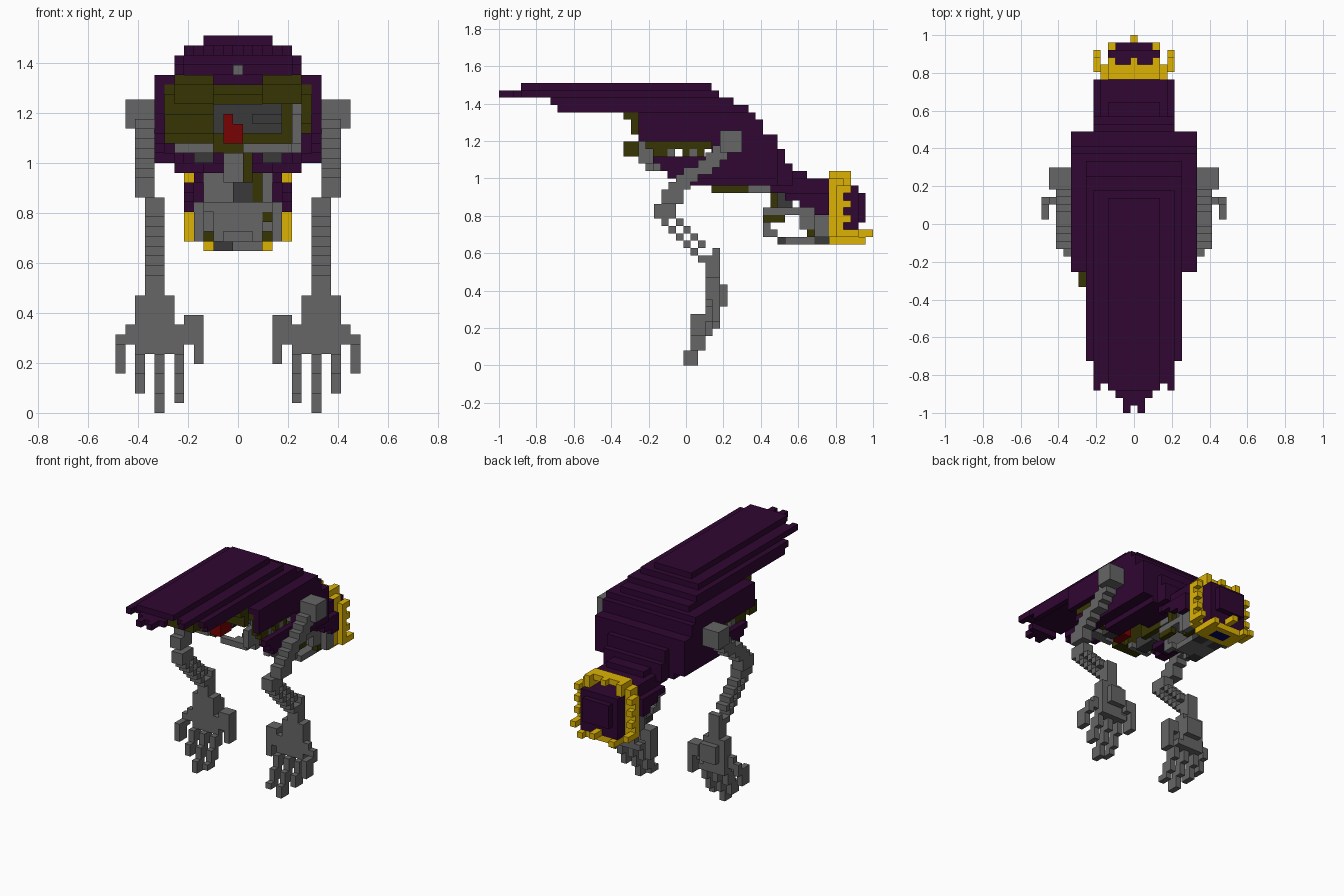
import bpy, bmesh, math

if "Cube" in bpy.data.objects:
    bpy.data.objects.remove(bpy.data.objects["Cube"])

U = 2 / 51  # edge of one cube

COLOURS = [("cloak_purple", (0.029, 0.002, 0.032)), ("bone_grey", (0.133, 0.133, 0.133)),
           ("dark_grey", (0.042, 0.042, 0.042)), ("rotten_olive", (0.039, 0.036, 0.001)),
           ("crown_gold", (0.72, 0.45, 0.001)), ("heart_red", (0.19, 0.001, 0.001)),
           ("gem_blue", (0.002, 0.002, 0.10))]
MATS = []
for n, c in COLOURS:
    m = bpy.data.materials.new(n)
    m.diffuse_color = (*c, 1)
    m.use_nodes = True
    m.node_tree.nodes["Principled BSDF"].inputs["Base Color"].default_value = m.diffuse_color
    MATS.append(m)
PURPLE, GREY, DARK, OLIVE, GOLD, RED, BLUE = range(7)

SIDES = {(1, 0, 0): [(1, 0, 0), (1, 1, 0), (1, 1, 1), (1, 0, 1)],
         (-1, 0, 0): [(0, 0, 0), (0, 0, 1), (0, 1, 1), (0, 1, 0)],
         (0, 1, 0): [(0, 1, 0), (0, 1, 1), (1, 1, 1), (1, 1, 0)],
         (0, -1, 0): [(0, 0, 0), (1, 0, 0), (1, 0, 1), (0, 0, 1)],
         (0, 0, 1): [(0, 0, 1), (1, 0, 1), (1, 1, 1), (0, 1, 1)],
         (0, 0, -1): [(0, 0, 0), (0, 1, 0), (1, 1, 0), (1, 0, 0)]}


def add(a, b):
    return tuple(p + q for p, q in zip(a, b))


def build(name, cells, yo=0.0, zo=0.0):
    """Cube cells {(i,j,k): material} to a mesh of the exposed faces."""
    bm = bmesh.new()
    verts = {}
    for c, mat in cells.items():
        for d, quad in SIDES.items():
            if add(c, d) in cells:
                continue
            vs = []
            for q in quad:
                p = add(c, q)
                if p not in verts:
                    verts[p] = bm.verts.new(((p[0] - .5) * U, (p[1] - .5) * U + yo,
                                             (p[2] - .5) * U + zo))
                vs.append(verts[p])
            bm.faces.new(vs).material_index = mat
    me = bpy.data.meshes.new(name)
    bm.to_mesh(me)
    bm.free()
    for m in MATS:
        me.materials.append(m)
    bpy.context.collection.objects.link(bpy.data.objects.new(name, me))


def span(a, b, off=0.0):
    return range(math.ceil((a - off) / U - 1e-6), math.floor((b - off) / U + 1e-6) + 1)


def box(cells, mat, x, y, z, mirror=False, yo=0.0, zo=0.0):
    for i in span(*x):
        for j in span(*y, yo):
            for k in span(*z, zo):
                cells[i, j, k] = mat
                if mirror:
                    cells[-i, j, k] = mat


def shell(mat, inside, keep):
    """Outer skin of a volume, open towards the front, trimmed by keep."""
    vol = {(i, j, k) for i in range(-9, 10) for j in range(-25, 26) for k in range(16, 39)
           if inside(abs(i * U), j * U, k * U)}
    return {c: mat for c in vol if keep(abs(c[0] * U), c[1] * U, c[2] * U)
            and any(add(c, d) not in vol for d in SIDES if d != (0, -1, 0))}


def step(v, table, default):
    """First value in the table whose limit lies above v."""
    return next((r for lim, r in table if v < lim), default)


# Cloak: hollow arch with a long ragged tail
def cloak_in(x, y, z):
    top = step(y, [(-.9, 1.48), (.12, 1.53), (.17, 1.48), (.24, 1.44), (.32, 1.4), (.39, 1.36),
                   (.43, 1.30), (.48, 1.25), (.52, 1.17), (.56, 1.06)], 0)
    w = step(z, [(.96, 0), (1.0, .27), (1.35, .345), (1.44, .265), (1.48, .225)], .145)
    if y > .48:
        w = min(w, .225)
    return x < w and z < top


def cloak_keep(x, y, z):
    if y < -.24:
        w = step(y, [(-.93, .07), (-.87, .10), (-.72, .225)], .27)
        if y < -.97 and x < .02 or y < -.83 and .13 < x < .17:
            return False
        return x < w and z > (1.40 if y < -.68 else 1.36)
    if z > 1.2:
        return True
    if z > 1.12:
        return y > .14
    return y > step(z, [(1.0, 0), (1.04, -.09), (1.08, -.13)], -.17) and (x > .15 or y > .2)


build("cloak", shell(PURPLE, cloak_in, cloak_keep))


# Hood with its rounded cap
def hood_in(x, y, z):
    if y > .96 or y < .46:
        return False
    if y > .77:
        return x < (.15 if y < .93 else .11) and (.70 if y < .93 else .76) < z < (.98 if y < .93 else .93)
    w = step(z, [(.72, .145), (.94, .225), (1.0, .19)], .145)
    return x < w and z < step(y, [(.55, 1.08), (.64, 1.03)], 1.0)


def hood_keep(x, y, z):
    return y > .76 or z > .92 - (y - .5) * .5


build("hood", shell(PURPLE, hood_in, hood_keep))

# Crown: ring around the head, spikes and a gem on the brow
crown = {}
for i in range(-4, 5):
    for k in range(17, 27):
        e = (abs(i * U) / .175) ** 3 + (abs(k * U - .845) / .185) ** 3
        if .6 < e < 1.3:
            for j in (20, 21):
                crown[i, j, k] = GOLD
for z in (.705, .784, .86, .95):
    box(crown, GOLD, (.18, .20), (.81, .87 if z > .75 else .91), (z - .018, z + .018), True)
box(crown, GOLD, (.18, .20), (.81, .84), (.70, .96), True)
box(crown, GOLD, (.10, .13), (.81, .87), (.97, 1.03), True)
box(crown, GOLD, (-.01, .01), (.81, .87), (1.01, 1.03))
box(crown, GOLD, (-.12, .12), (.77, .91), (.65, .70))
box(crown, GOLD, (.10, .13), (.81, .95), (.65, .68), True)
box(crown, GOLD, (-.01, .01), (.90, 1.0), (.69, .72))
box(crown, BLUE, (-.05, .05), (.81, .88), (.65, .68))
build("crown", crown)

# Skull and its hanging jaw
skull = {}
box(skull, GREY, (-.16, .16), (.70, .75), (.70, .84))
box(skull, GREY, (-.12, .12), (.62, .75), (.84, .96))
box(skull, GREY, (-.10, .10), (.53, .75), (.65, .69))
box(skull, DARK, (.03, .09), (.70, .75), (.65, .69), True)  # eye sockets
box(skull, OLIVE, (.10, .14), (.66, .75), (.70, .80), True)
box(skull, GREY, (.08, .12), (.62, .70), (.72, .86), True)
box(skull, DARK, (-.09, -.03), (.50, .58), (.65, .69))
build("skull", skull)

jaw = {}
box(jaw, GREY, (-.09, .09), (.41, .44), (.72, .83))
box(jaw, GREY, (.04, .09), (.41, .48), (.68, .72), True)
box(jaw, GREY, (.06, .13), (.43, .60), (.80, .86), True)
box(jaw, DARK, (-.01, .05), (.45, .56), (.86, .95))
box(jaw, OLIVE, (.04, .09), (.45, .50), (.84, .95))
box(jaw, OLIVE, (.10, .13), (.43, .52), (.76, .82))
build("jaw", jaw)

# Torso: rotten flesh tube, ribs, spine and heart
torso = {}


def hoop(mat, y0, y1, rx, z0, z1, lower=False):
    """One hollow rounded ring of the chest."""
    zc, rz = (z0 + z1) / 2, (z1 - z0) / 2

    def r(a, b):
        return (abs(a) / (rx + .01)) ** 3 + (abs(b) / (rz + .01)) ** 3
    for i in span(-rx, rx):
        for k in span(z0, z1):
            x, z = abs(i * U), abs(k * U - zc)
            if r(x, z) <= 1.3 and r(x + U, z + U) > 1.2 and not (lower and k * U > zc + .06):
                for j in span(y0, y1):
                    torso[i, j, k] = mat


for n, y in enumerate((-.16, -.08, 0, .08, .16)):
    hoop(OLIVE if n % 2 else GREY, y - .02, y + .02, .26, 1.03, 1.30, n % 2 == 0)
box(torso, OLIVE, (-.28, .28), (-.24, .10), (1.28, 1.33))
box(torso, OLIVE, (-.28, -.08), (-.33, -.24), (1.13, 1.19))       # torn left flank
box(torso, OLIVE, (-.28, -.08), (-.20, -.18), (1.08, 1.29))
box(torso, OLIVE, (.10, .24), (-.33, -.24), (1.32, 1.34), True)
box(torso, OLIVE, (.10, .24), (-.28, -.24), (1.24, 1.31), True)
box(torso, OLIVE, (.26, .29), (-.20, .16), (1.16, 1.28), True)    # flanks seen in the slit
for n, j in enumerate(span(-.17, .16)):
    if n % 4 != 3:
        for s in (-7, 7):
            torso[s, j, 29] = (OLIVE, OLIVE, GREY)[n % 3]
box(torso, OLIVE, (-.26, .26), (.24, .28), (1.04, 1.32))
box(torso, DARK, (-.14, .18), (.20, .24), (1.10, 1.22))
box(torso, DARK, (.04, .18), (-.10, .12), (1.16, 1.21))
box(torso, GREY, (.22, .25), (-.24, -.16), (1.08, 1.21))          # broken rib, right
box(torso, GREY, (.02, .22), (-.20, -.16), (1.04, 1.08))
box(torso, GREY, (-.02, .02), (-.20, .16), (1.35, 1.38))
box(torso, GREY, (-.05, .05), (.16, .50), (.92, 1.04))
box(torso, OLIVE, (.03, .05), (.14, .32), (.92, 1.03))
box(torso, DARK, (-.16, -.1), (-.10, .1), (1.0, 1.06), True)
build("torso", torso)

heart = {}
box(heart, RED, (-.05, .01), (-.20, -.10), (1.08, 1.17))
box(heart, RED, (-.05, -.03), (-.20, -.10), (1.17, 1.2))
build("heart", heart)

# Arms: shoulder, upper arm, two forearm bones and clawed hand
arm = {}
YO, ZO = .005, U / 2


def abox(x, y, z):
    box(arm, GREY, x, y, z, True, YO, ZO)


def bone(x, p, q, hy):
    """Stepped diagonal bone in the y-z plane."""
    n = round(abs(q[1] - p[1]) / U)
    for s in range(n + 1):
        y = p[0] + (q[0] - p[0]) * s / n
        z = p[1] + (q[1] - p[1]) * s / n
        abox(x, (y - hy, y + hy), (z - U * .501, z + U * .499))


abox((.345, .44), (.195, .30), (1.14, 1.25))
bone((.345, .40), (.20, 1.14), (-.07, .92), .062)
abox((.345, .40), (-.13, -.02), (.86, .93))
abox((.305, .36), (-.17, -.05), (.78, .88))
bone((.305, .36), (-.12, .77), (.09, .58), .02)
bone((.305, .36), (-.04, .77), (.15, .60), .02)
abox((.305, .36), (.10, .18), (.47, .58))
abox((.265, .40), (.11, .18), (.24, .47))
abox((.265, .36), (.15, .22), (.32, .44))
abox((.19, .44), (.10, .15), (.28, .36))
abox((.15, .22), (.11, .18), (.32, .39))
abox((.15, .17), (.11, .18), (.20, .32))
abox((.46, .48), (.10, .15), (.24, .32))
abox((.46, .48), (.02, .10), (.16, .26))
for x, tip in ((.392, .08), (.314, 0), (.235, .04)):
    bone((x - .01, x + .01), (.13, .25), (.02 + tip * .5, tip + .02), .036)
build("arms", arm, YO, ZO)
